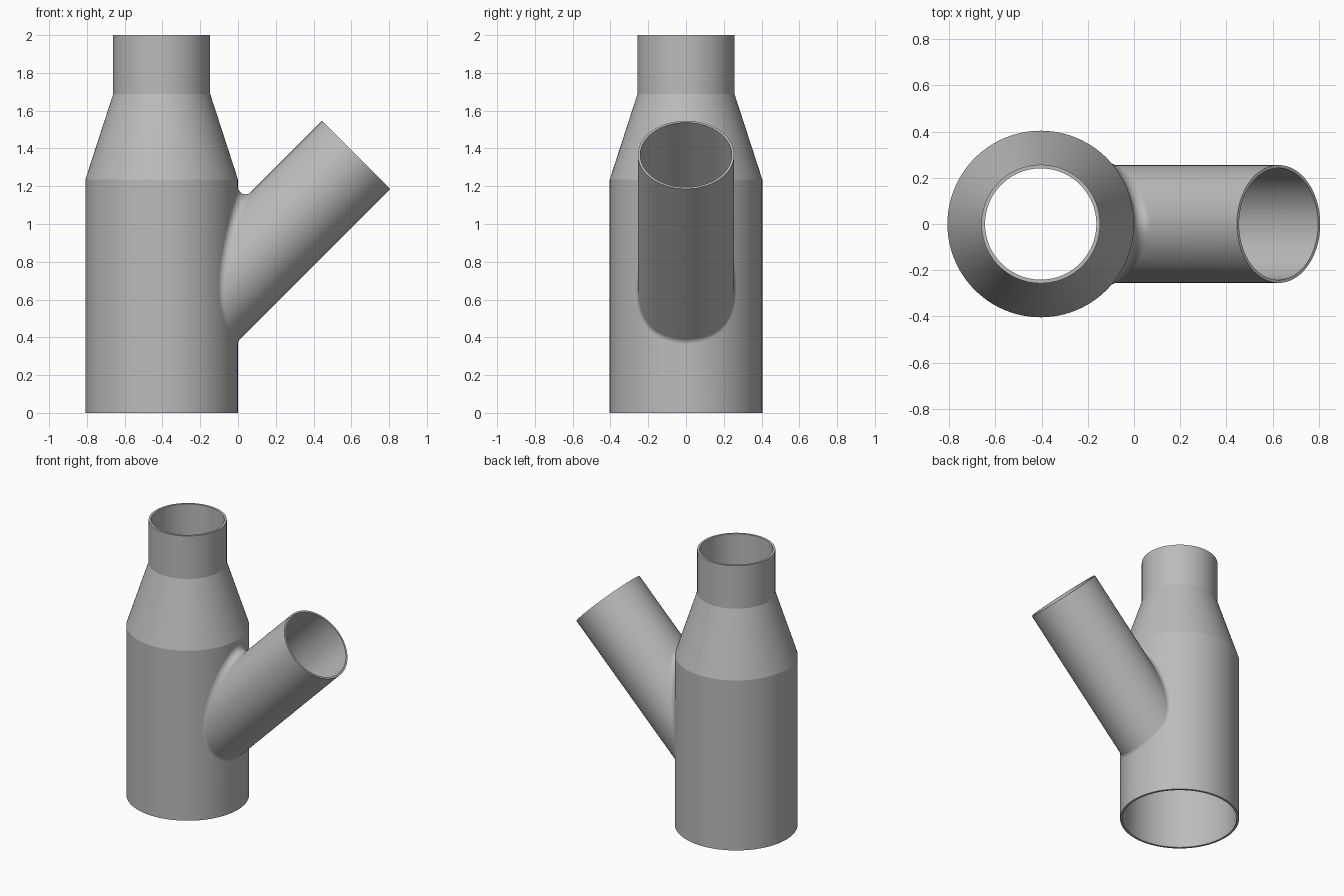
import bpy, bmesh, math
from mathutils import Vector, Matrix

if "Cube" in bpy.data.objects:
    bpy.data.objects.remove(bpy.data.objects["Cube"])

SEG = 96
AX, RM = -0.404, 0.404            # main pipe axis and radius
RT, RB = 0.257, 0.255             # top neck and branch radius
WALL, BWALL, FILLET = 0.016, 0.013, 0.04
D = Vector((1, 0, 1)).normalized()    # branch direction
U = Vector((-1, 0, 1)).normalized()
V = Vector((0, 1, 0))
END = Vector((0.626, 0, 1.366))   # centre of the branch mouth

grey = bpy.data.materials.new("pipe grey")
grey.diffuse_color = (0.5, 0.5, 0.5, 1)
grey.use_nodes = True
grey.node_tree.nodes["Principled BSDF"].inputs["Base Color"].default_value = grey.diffuse_color


def grid_object(name, rings, loop_rings=False):
    """Skin closed rings of points; cap the ends or join them in a loop."""
    bm = bmesh.new()
    vs = [[bm.verts.new(p) for p in r] for r in rings]
    n, m = len(vs), len(vs[0])
    for i in range(n if loop_rings else n - 1):
        a, b = vs[i], vs[(i + 1) % n]
        for j in range(m):
            k = (j + 1) % m
            bm.faces.new((a[j], a[k], b[k], b[j]))
    if not loop_rings:
        bm.faces.new(vs[0])
        bm.faces.new(vs[-1])
    bmesh.ops.recalc_face_normals(bm, faces=bm.faces)
    me = bpy.data.meshes.new(name)
    bm.to_mesh(me)
    bm.free()
    me.materials.append(grey)
    ob = bpy.data.objects.new(name, me)
    bpy.context.collection.objects.link(ob)
    return ob


def lathe(name, profile, matrix):
    """Turn (radius, height) points round the local z axis."""
    angles = [2 * math.pi * j / SEG for j in range(SEG)]
    return grid_object(name, [[matrix @ Vector((r * math.cos(a), r * math.sin(a), z))
                               for a in angles] for r, z in profile])


def boolean(ob, other, op):
    mod = ob.modifiers.new(op.lower(), 'BOOLEAN')
    mod.operation, mod.solver, mod.object = op, 'EXACT', other
    bpy.context.view_layer.objects.active = ob
    bpy.ops.object.modifier_apply(modifier=mod.name)
    bpy.data.objects.remove(other)


def smooth(ob):
    bpy.ops.object.select_all(action='DESELECT')
    ob.select_set(True)
    bpy.context.view_layer.objects.active = ob
    bpy.ops.object.shade_smooth_by_angle(angle=math.radians(14))


# Outer shape: stepped main pipe with an inclined branch
main = Matrix.Translation((AX, 0, 0))
tilt = Matrix.Translation(END) @ Matrix.Rotation(math.radians(45), 4, 'Y')
pipe = lathe("reducing_branch_pipe", [(RM, 0), (RM, 1.235), (RT, 1.688), (RT, 2)], main)
branch = lathe("branch", [(RB, -1.3), (RB, 0)], tilt)
boolean(pipe, branch, 'UNION')

# Hollow bores
bore = lathe("main_bore", [(RM - WALL, -0.1), (RM - WALL, 1.232),
                           (RT - WALL, 1.685), (RT - WALL, 2.1)], main)
boolean(pipe, bore, 'DIFFERENCE')
branch_bore = lathe("branch_bore", [(RB - BWALL, -1.28), (RB - BWALL, 0.1)], tilt)
boolean(pipe, branch_bore, 'DIFFERENCE')
smooth(pipe)


def crossing(t, rb, rm):
    """Point where branch line at angle t meets a main cylinder of radius rm."""
    p = END + rb * (math.cos(t) * U + math.sin(t) * V)
    x = AX + math.sqrt(rm * rm - p.y * p.y)
    return p + D * ((x - p.x) / D.x)


# Rounded weld fillet along the joint: rolling-ball arc plus a hidden root point
rings = []
for i in range(SEG):
    t = 2 * math.pi * i / SEG
    c = crossing(t, RB + FILLET, RM + FILLET)
    to_main = Vector((AX - c.x, -c.y, 0)).normalized()
    to_branch = -(math.cos(t) * U + math.sin(t) * V)
    ang = to_main.angle(to_branch)
    ring = []
    for k in range(11):
        f = k / 10
        d = (to_main * math.sin((1 - f) * ang) + to_branch * math.sin(f * ang)) / math.sin(ang)
        ring.append(c + d * (FILLET + 0.0003))
    ring.append(crossing(t, RB - 0.005, RM - 0.005))
    rings.append(ring)
fillet = grid_object("joint_fillet", rings, True)
smooth(fillet)
